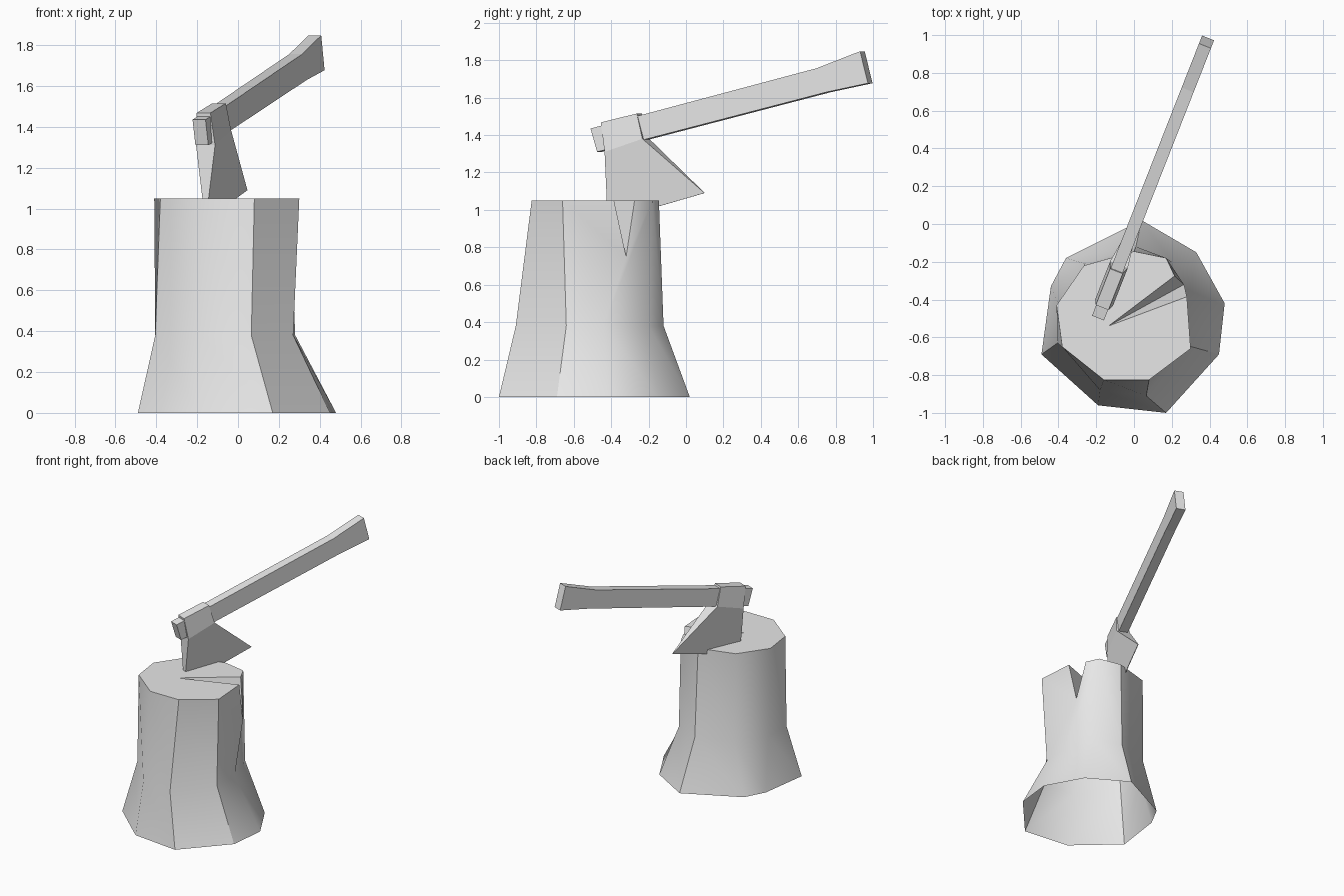
import bpy, bmesh
from mathutils import Vector

cube = bpy.data.objects.get("Cube")
if cube:
    bpy.data.objects.remove(cube)

GREY = (0.8, 0.8, 0.8, 1)
mat = bpy.data.materials.new("plain grey")
mat.use_nodes = True
mat.diffuse_color = GREY
mat.node_tree.nodes["Principled BSDF"].inputs["Base Color"].default_value = GREY


def finish(bm, name):
    bmesh.ops.recalc_face_normals(bm, faces=bm.faces)
    mesh = bpy.data.meshes.new(name)
    bm.to_mesh(mesh)
    bm.free()
    mesh.materials.append(mat)
    obj = bpy.data.objects.new(name, mesh)
    bpy.context.scene.collection.objects.link(obj)
    return obj


# Stump: three irregular rings, clockwise from the back, open underneath
FOOT = [(.04, .02), (.33, -.15), (.48, -.42), (.45, -.69), (.17, -1),
        (-.19, -.96), (-.49, -.69), (-.44, -.33), (-.36, -.18)]
WAIST = [(.01, -.12), (.2, -.2), (.28, -.44), (.27, -.64), (.065, -.91),
         (-.18, -.88), (-.405, -.63), (-.4, -.42), (-.26, -.21)]
RIM = [(0, -.145), (.17, -.18), None, (.3, -.66), (.08, -.825),
       (-.16, -.825), (-.38, -.65), (-.41, -.43), (-.265, -.22)]
TOP_Z = 1.05
SPLIT = 2                      # column where the crack opens
SHARP = (0, 3, 4, 6)           # columns with a hard crease

bm = bmesh.new()


def ring(points, z):
    return [bm.verts.new((*p, z)) if p else None for p in points]


foot, waist, rim = ring(FOOT, 0), ring(WAIST, .38), ring(RIM, TOP_Z)
crack_back, crack_front, crack_tip = ring([(.215, -.275), (.28, -.385), (-.135, -.54)], TOP_Z)
crack_low = bm.verts.new((.265, -.32, .75))

count = len(foot)
for i in range(count):
    j = (i + 1) % count
    bm.faces.new((foot[i], foot[j], waist[j], waist[i]))
    if j == SPLIT:
        bm.faces.new((waist[i], waist[j], crack_low, crack_back, rim[i]))
    elif i == SPLIT:
        bm.faces.new((waist[i], waist[j], rim[j], crack_front, crack_low))
    else:
        bm.faces.new((waist[i], waist[j], rim[j], rim[i]))
for f in bm.faces:
    f.smooth = True

# Cut top and the two walls of the crack
top = bm.faces.new(rim[:SPLIT] + [crack_back, crack_tip, crack_front] + rim[SPLIT + 1:])
walls = [bm.faces.new((crack_tip, side, crack_low)) for side in (crack_back, crack_front)]
for f in [top] + walls:
    for e in f.edges:
        e.smooth = False
for i in SHARP:
    for a, b in ((foot[i], waist[i]), (waist[i], rim[i])):
        bm.edges.get((a, b)).smooth = False
finish(bm, "stump")

# Axe: everything lies in one upright plane, so points are (y, z, half width)
SLOPE = .393
ACROSS = Vector((1, -SLOPE, 0)).normalized()


def axe_part(name, sections, cap_ends=True):
    """Loft symmetric sections, each made of a front and a back point."""
    bm = bmesh.new()
    loops = []
    for section in sections:
        loop = []
        for (y, z, half), sides in zip(section, ((-1, 1), (1, -1))):
            centre = Vector((.005 + SLOPE * y, y, z))
            loop += [bm.verts.new(centre + ACROSS * half * s) for s in sides]
        loops.append(loop)
    for a, b in zip(loops, loops[1:]):
        for k in range(4):
            n = (k + 1) % 4
            bm.faces.new((a[k], a[n], b[n], b[k]))
    bm.faces.new(loops[0])
    bm.faces.new(loops[-1])
    return finish(bm, name)


# Handle: straight shaft flaring at the grip end
H = .034
axe_part("handle", [
    [(-.498, 1.435, H), (-.463, 1.31, H)],
    [(.71, 1.757, H), (.765, 1.63, H)],
    [(.943, 1.848, H), (.985, 1.677, H)],
])

# Head: narrow poll, widest below the eye, thin cutting edge sunk into the wood
EDGE = .002
axe_part("axe_head", [
    [(-.442, 1.468, .036), (-.25, 1.515, .036)],
    [(-.417, 1.31, .05), (-.215, 1.38, .05)],
    [(-.418, .94, EDGE), (.1, 1.09, EDGE)],
])
